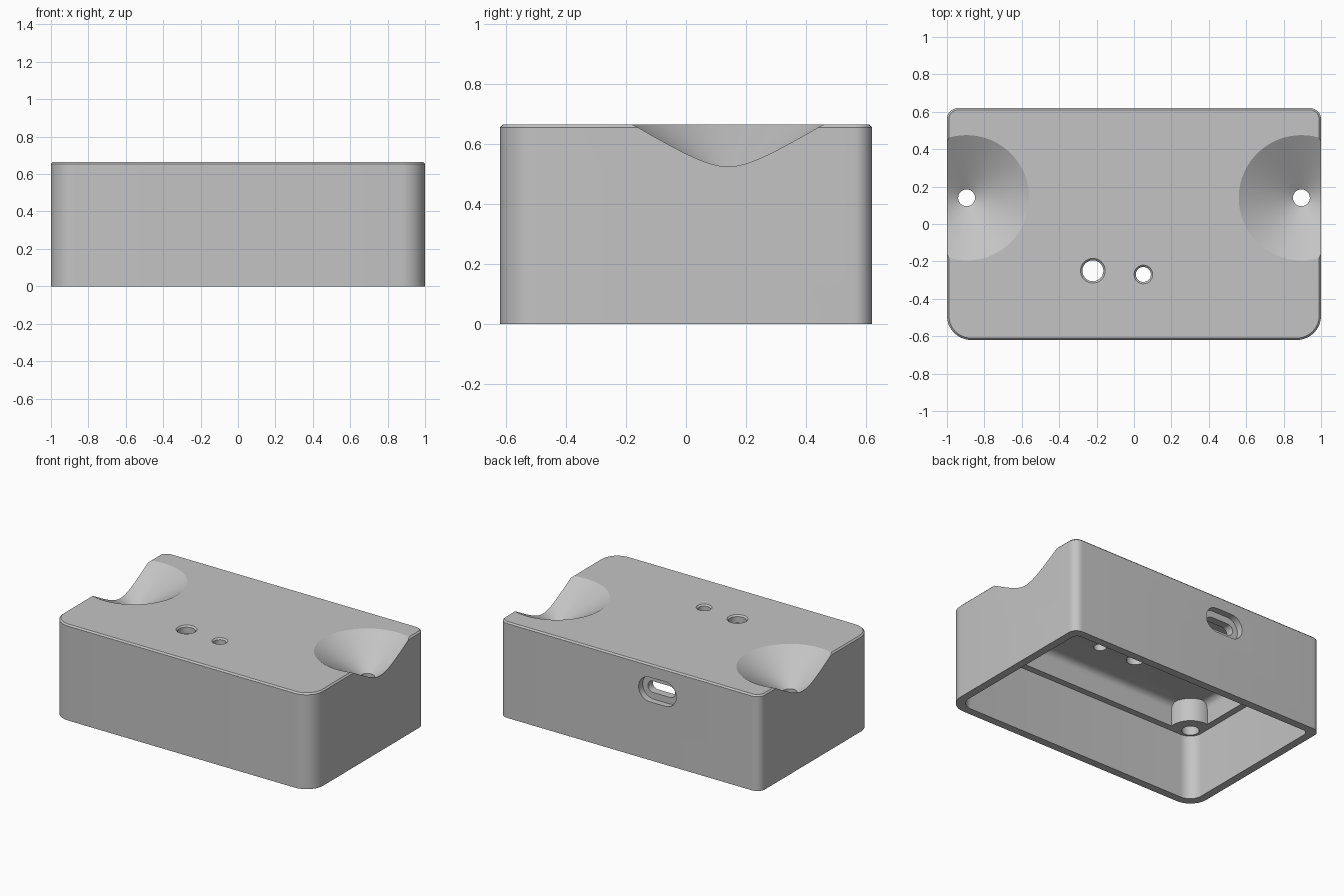
import bpy, bmesh, math
from mathutils import Matrix

if "Cube" in bpy.data.objects:
    bpy.data.objects.remove(bpy.data.objects["Cube"], do_unlink=True)

HALF_X, HALF_Y, HEIGHT = 1.0, 0.62, 0.665
WALL, LEDGE_Z, CEILING_Z = 0.055, 0.45, 0.61
CONE_X, CONE_Y, CONE_R, HOLE_R, SLOPE = 0.895, 0.14, 0.335, 0.045, 0.61

grey = bpy.data.materials.new("light_grey_plastic")
grey.use_nodes = True
grey.diffuse_color = (0.55, 0.55, 0.55, 1)
grey.node_tree.nodes["Principled BSDF"].inputs["Base Color"].default_value = grey.diffuse_color


def rounded_rect(hx, hy, front_r, back_r, inset=0.0, steps=12):
    """Counter-clockwise outline with separate front and back corner radii."""
    pts = []
    corners = [(1, 1, back_r), (-1, 1, back_r), (-1, -1, front_r), (1, -1, front_r)]
    for i, (sx, sy, r) in enumerate(corners):
        cx, cy = sx * (hx - r), sy * (hy - r)
        for k in range(steps + 1):
            a = math.pi / 2 * (i + k / steps)
            pts.append((cx + (r - inset) * math.cos(a), cy + (r - inset) * math.sin(a)))
    return pts


def circle(r, x=0.0, y=0.0, n=64):
    return [(x + r * math.cos(2 * math.pi * k / n), y + r * math.sin(2 * math.pi * k / n))
            for k in range(n)]


def loft(name, rings, matrix=None):
    """Closed solid through a list of (height, outline)."""
    bm = bmesh.new()
    loops = [[bm.verts.new((x, y, z)) for x, y in outline] for z, outline in rings]
    n = len(loops[0])
    for low, high in zip(loops, loops[1:]):
        for i in range(n):
            j = (i + 1) % n
            bm.faces.new((low[i], low[j], high[j], high[i]))
    bm.faces.new(loops[0][::-1])
    bm.faces.new(loops[-1])
    if matrix:
        bm.transform(matrix)
    bmesh.ops.recalc_face_normals(bm, faces=bm.faces)
    mesh = bpy.data.meshes.new(name)
    bm.to_mesh(mesh)
    bm.free()
    mesh.materials.append(grey)
    obj = bpy.data.objects.new(name, mesh)
    bpy.context.collection.objects.link(obj)
    return obj


def cut(target, cutter):
    """Subtract the cutter from the target, then discard it."""
    cutter.hide_render = True
    mod = target.modifiers.new("cut", 'BOOLEAN')
    mod.operation, mod.solver, mod.object = 'DIFFERENCE', 'EXACT', cutter
    bpy.context.view_layer.objects.active = target
    bpy.ops.object.modifier_apply(modifier=mod.name)
    bpy.data.objects.remove(cutter, do_unlink=True)


# Outer shell with a small chamfer round the top edge
housing = loft("housing", [
    (0, rounded_rect(HALF_X, HALF_Y, 0.13, 0.06)),
    (HEIGHT - 0.01, rounded_rect(HALF_X, HALF_Y, 0.13, 0.06)),
    (HEIGHT, rounded_rect(HALF_X, HALF_Y, 0.13, 0.06, 0.01))])

# Wide lower cavity, open at the bottom
lower = rounded_rect(HALF_X - WALL, HALF_Y - WALL, 0.09, 0.04)
cut(housing, loft("lower_cavity", [(-0.1, lower), (LEDGE_Z, lower)]))

# Narrower upper cavity with a filleted ceiling
fillet = 0.05
rings = [(0.40, rounded_rect(0.9, 0.52, 0.08, 0.08))]
for k in range(7):
    a = math.pi / 2 * k / 6
    rings.append((CEILING_Z - fillet * (1 - math.sin(a)),
                  rounded_rect(0.9, 0.52, 0.08, 0.08, fillet * (1 - math.cos(a)))))
upper = loft("upper_cavity", rings)

# Material kept inside the cavity: screw bosses and the walls below the cones
for sx in (-1, 1):
    for sy in (-1, 1):
        boss = circle(0.14, sx * 0.88, sy * 0.5)
        cut(upper, loft("screw_boss", [(0.38, boss), (0.64, boss)]))
    cut(upper, loft("cone_wall", [
        (0.38, circle(0.08, sx * CONE_X, CONE_Y)),
        (0.451, circle(0.08, sx * CONE_X, CONE_Y)),
        (0.64, circle(0.39, sx * CONE_X, CONE_Y))]))
cut(housing, upper)

# Blind screw holes in the ledge
for sx in (-1, 1):
    for sy in (-1, 1):
        screw = circle(0.055, sx * 0.87, sy * 0.49, 32)
        cut(housing, loft("screw_hole", [(0.3, screw), (0.58, screw)]))

# Conical hollows with a through hole, open to the sides
cone_bottom = HEIGHT - SLOPE * (CONE_R - HOLE_R)
for sx in (-1, 1):
    cx = sx * CONE_X
    cut(housing, loft("cone_hollow", [
        (0.3, circle(HOLE_R, cx, CONE_Y, 96)),
        (cone_bottom, circle(HOLE_R, cx, CONE_Y, 96)),
        (0.70, circle(CONE_R + (0.70 - HEIGHT) / SLOPE, cx, CONE_Y, 96))]))

# Two chamfered holes in the top
for x, y, r in ((-0.22, -0.25, 0.056), (0.05, -0.27, 0.04)):
    cut(housing, loft("top_hole", [
        (0.5, circle(r, x, y)), (HEIGHT - 0.01, circle(r, x, y)),
        (HEIGHT, circle(r + 0.01, x, y)), (0.70, circle(r + 0.01, x, y))]))

# Recessed cable slot in the back wall
stand_up = Matrix.Translation((-0.215, 0, 0.49)) @ Matrix.Rotation(-math.pi / 2, 4, 'X')
for half_len, r, start in ((0.145, 0.085, HALF_Y - 0.045), (0.105, 0.039, 0.4)):
    slot = rounded_rect(half_len, r, r * 0.999, r * 0.999)
    cut(housing, loft("cable_slot", [(start, slot), (0.7, slot)], stand_up))

bpy.ops.object.select_all(action='DESELECT')
housing.select_set(True)
bpy.context.view_layer.objects.active = housing
bpy.ops.object.shade_smooth_by_angle(angle=math.radians(28))
